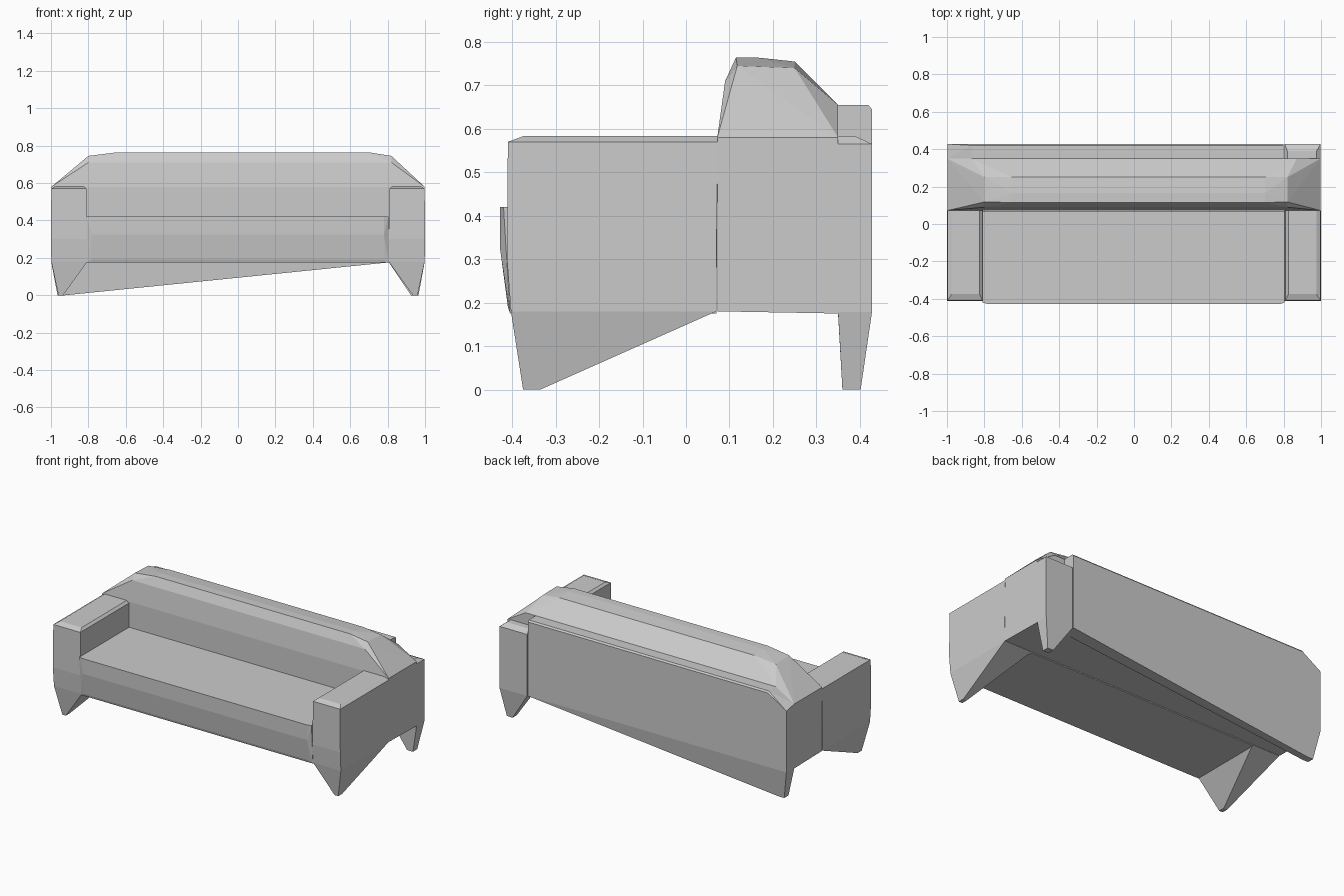
import bpy, bmesh
from math import radians

if "Cube" in bpy.data.objects:
    bpy.data.objects.remove(bpy.data.objects["Cube"])


def hull(name, pts):
    """Faceted convex solid around a few guide points."""
    bm = bmesh.new()
    for p in pts:
        bm.verts.new(p)
    res = bmesh.ops.convex_hull(bm, input=bm.verts[:])
    loose = {v for v in res["geom_interior"] + res["geom_unused"]
             if isinstance(v, bmesh.types.BMVert)}
    bmesh.ops.delete(bm, geom=list(loose), context='VERTS')
    bmesh.ops.dissolve_limit(bm, angle_limit=radians(0.5),
                             verts=bm.verts[:], edges=bm.edges[:])
    bmesh.ops.recalc_face_normals(bm, faces=bm.faces[:])
    me = bpy.data.meshes.new(name)
    bm.to_mesh(me)
    bm.free()
    ob = bpy.data.objects.new(name, me)
    bpy.context.collection.objects.link(ob)
    return ob


def rect(x0, x1, y0, y1, z):
    """Four corners of a level rectangle."""
    return [(x, y, z) for x in (x0, x1) for y in (y0, y1)]


def sweep(x0, x1, profile):
    """A (y, z) profile repeated at two x positions."""
    return [(x, y, z) for x in (x0, x1) for y, z in profile]


# seat with a slightly bulging front
hull("seat",
     sweep(-0.81, 0.805, [(0.07, 0.175), (-0.405, 0.175), (-0.41, 0.36),
                          (-0.42, 0.42), (0.07, 0.42)])
     + sweep(-0.78, 0.78, [(-0.428, 0.42), (-0.428, 0.325), (-0.41, 0.19)]))

# armrests, each tapering down into its front foot
for side, s in (("left", -1), ("right", 1)):
    pts = rect(0.935, 0.96, -0.375, -0.335, 0)
    pts += rect(0.805, 0.998, -0.403, 0.07, 0.18)
    pts += rect(0.805, 1.0, -0.412, 0.07, 0.3)
    pts += rect(0.81, 0.998, -0.41, 0.073, 0.57)
    pts += rect(0.825, 0.975, -0.375, 0.073, 0.583)
    hull(side + "_armrest", [(s * x, y, z) for x, y, z in pts])

# backrest cushion with sloping shoulders
hull("backrest",
     sweep(-0.998, 0.998, [(0.072, 0.18), (0.072, 0.58), (0.35, 0.58),
                           (0.35, 0.175)])
     + sweep(-0.87, 0.87, [(0.35, 0.655)])
     + sweep(-0.80, 0.82, [(0.09, 0.71), (0.118, 0.745), (0.25, 0.74)])
     + sweep(-0.65, 0.70, [(0.115, 0.764), (0.165, 0.764), (0.25, 0.755)]))

# rear panel, running down into the left rear foot
hull("rear_panel",
     rect(-0.965, -0.925, 0.36, 0.402, 0)
     + sweep(0.8, 0.8, [(0.35, 0.175), (0.428, 0.18)])
     + sweep(-0.998, -0.998, [(0.35, 0.175), (0.428, 0.18), (0.35, 0.58),
                              (0.428, 0.565)])
     + sweep(-0.87, 0.8, [(0.35, 0.655), (0.42, 0.655), (0.428, 0.645)]))

# right rear post with its foot
hull("right_rear_post",
     rect(0.925, 0.965, 0.36, 0.402, 0)
     + rect(0.805, 0.998, 0.35, 0.428, 0.178)
     + rect(0.805, 0.998, 0.35, 0.428, 0.565)
     + rect(0.82, 0.975, 0.35, 0.39, 0.583))
